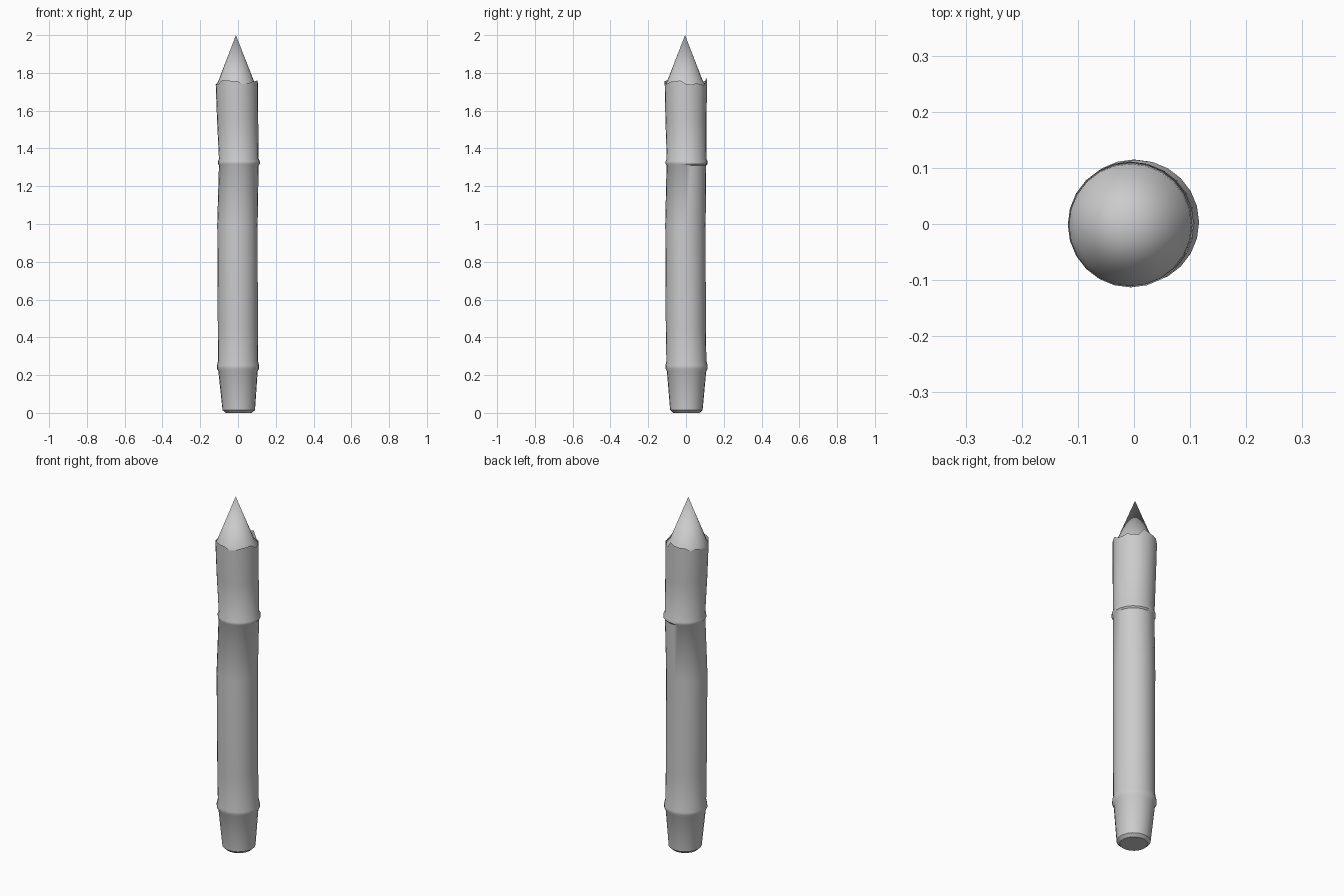
import bpy, bmesh, math, random

if "Cube" in bpy.data.objects:
    bpy.data.objects.remove(bpy.data.objects["Cube"])

random.seed(4)
SIDES = 24


def loft(name, rings, tip=None, base=False, jag=None):
    """Skin a stack of (z, centre x, centre y, radius) rings."""
    bm = bmesh.new()
    prev = None
    for i, (z, cx, cy, r) in enumerate(rings):
        ring = []
        for k in range(SIDES):
            a = 2 * math.pi * k / SIDES
            dz = jag[k] if jag and i == len(rings) - 1 else 0
            ring.append(bm.verts.new((cx + r * math.cos(a), cy + r * math.sin(a), z + dz)))
        if prev:
            for k in range(SIDES):
                n = (k + 1) % SIDES
                bm.faces.new((prev[k], prev[n], ring[n], ring[k]))
        elif base:
            bm.faces.new(ring[::-1])
        prev = ring
    if tip:
        t = bm.verts.new(tip)
        for k in range(SIDES):
            bm.faces.new((prev[k], prev[(k + 1) % SIDES], t))
    me = bpy.data.meshes.new(name)
    bm.to_mesh(me)
    bm.free()
    ob = bpy.data.objects.new(name, me)
    bpy.context.collection.objects.link(ob)
    bpy.ops.object.select_all(action='DESELECT')
    ob.select_set(True)
    bpy.context.view_layer.objects.active = ob
    bpy.ops.object.shade_smooth_by_angle(angle=math.radians(40))
    return ob


# Cane stalk: tapered foot, two raised joints, slightly wandering axis, splintered rim
splinters = [random.uniform(-0.018, 0.012) for _ in range(SIDES)]
splinters[5] = 0.022
loft("cane_stalk", [
    (0.000, 0.004, 0.002, 0.070),
    (0.015, 0.004, 0.002, 0.086),
    (0.220, 0.000, 0.003, 0.104),
    (0.235, 0.000, 0.003, 0.112),
    (0.250, 0.000, 0.003, 0.112),
    (0.275, 0.000, 0.002, 0.106),
    (0.450, -0.001, -0.001, 0.106),
    (1.000, -0.003, -0.003, 0.107),
    (1.310, 0.004, 0.002, 0.105),
    (1.318, 0.005, 0.003, 0.111),
    (1.332, 0.005, 0.003, 0.111),
    (1.345, 0.004, 0.003, 0.105),
    (1.550, -0.002, 0.000, 0.109),
    (1.752, -0.006, -0.001, 0.112),
], base=True, jag=splinters)

# Pointed cap: narrow shoulder inside the rim, then a cone
loft("pointed_cap", [
    (1.715, -0.006, -0.001, 0.110),
    (1.735, -0.007, -0.002, 0.109),
    (1.755, -0.010, -0.005, 0.095),
], tip=(-0.011, -0.005, 2.0))
